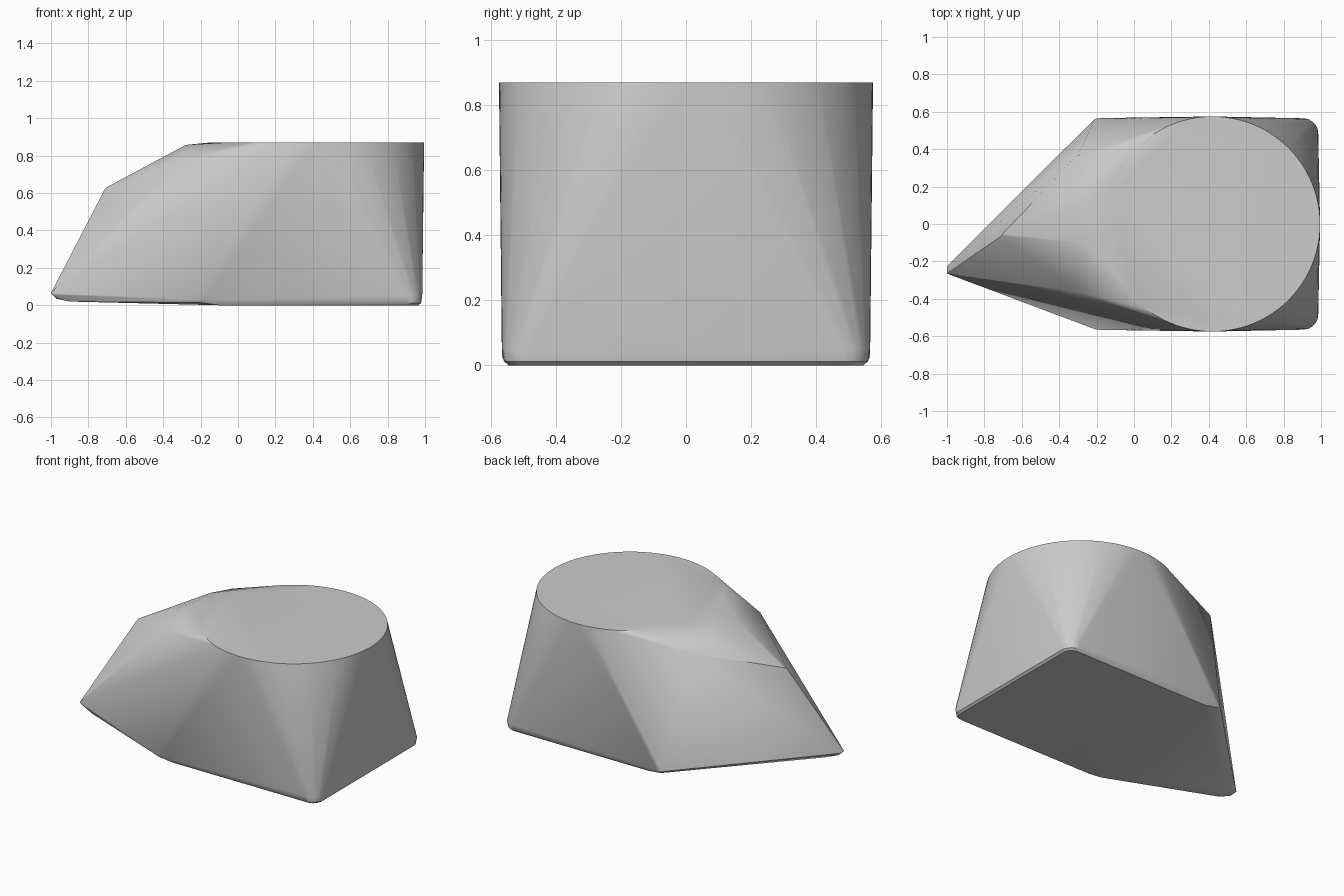
import bpy, bmesh, math

cube = bpy.data.objects.get("Cube")
if cube:
    bpy.data.objects.remove(cube, do_unlink=True)

# Grey material
grey = bpy.data.materials.new("plain grey")
grey.use_nodes = True
colour = (0.6, 0.6, 0.6, 1)
grey.diffuse_color = colour
grey.node_tree.nodes["Principled BSDF"].inputs["Base Color"].default_value = colour


def arc(cx, cy, z, radius, start, end, steps):
    """Points along a horizontal arc, angles in degrees."""
    result = []
    for i in range(steps):
        a = math.radians(start + (end - start) * i / (steps - 1))
        result.append((cx + radius * math.cos(a), cy + radius * math.sin(a), z))
    return result


# Flat round top
rim_steps = 97
points = arc(0.42, 0, 0.87, 0.575, 0, 360, rim_steps)[:-1]

# Sloping shoulders and the ridge behind the nose
for side in (-1, 1):
    points += [(-0.3, 0.365 * side, 0.78), (-0.28, 0.1 * side, 0.857)]
    # Rounded base corners: upper rim, then the softened lower rim
    turn = (0, 90) if side > 0 else (-90, 0)
    points += arc(0.905, 0.485 * side, 0.05, 0.08, *turn, 6)
    points += arc(0.905, 0.485 * side, 0.012, 0.074, *turn, 6)
    points += arc(0.905, 0.485 * side, 0, 0.06, *turn, 6)
    points += [(-0.21, 0.562 * side, 0.03), (-0.18, 0.566 * side, 0.03),
               (-0.2, 0.552 * side, 0.014), (-0.1, 0.545 * side, 0)]

# Pointed nose, set to one side
points += [(-0.71, -0.065, 0.625), (-0.7, -0.05, 0.632),
           (-1, -0.265, 0.065), (-1, -0.225, 0.065), (-0.985, -0.27, 0.055),
           (-0.97, -0.25, 0.035), (-0.9, -0.28, 0.02), (-0.9, -0.2, 0.02)]

# Skin the points into a closed body
bm = bmesh.new()
for p in points:
    bm.verts.new(p)
hull = bmesh.ops.convex_hull(bm, input=bm.verts)
loose = [v for v in bm.verts if not v.link_faces]
bmesh.ops.delete(bm, geom=loose, context="VERTS")
bmesh.ops.dissolve_limit(bm, angle_limit=math.radians(0.3),
                         verts=bm.verts, edges=bm.edges)
bmesh.ops.recalc_face_normals(bm, faces=bm.faces)
mesh = bpy.data.meshes.new("faceted_body")
bm.to_mesh(mesh)
bm.free()
mesh.materials.append(grey)

body = bpy.data.objects.new("faceted_body", mesh)
bpy.context.collection.objects.link(body)
bpy.context.view_layer.objects.active = body
body.select_set(True)
bpy.ops.object.shade_smooth_by_angle(angle=math.radians(30))
